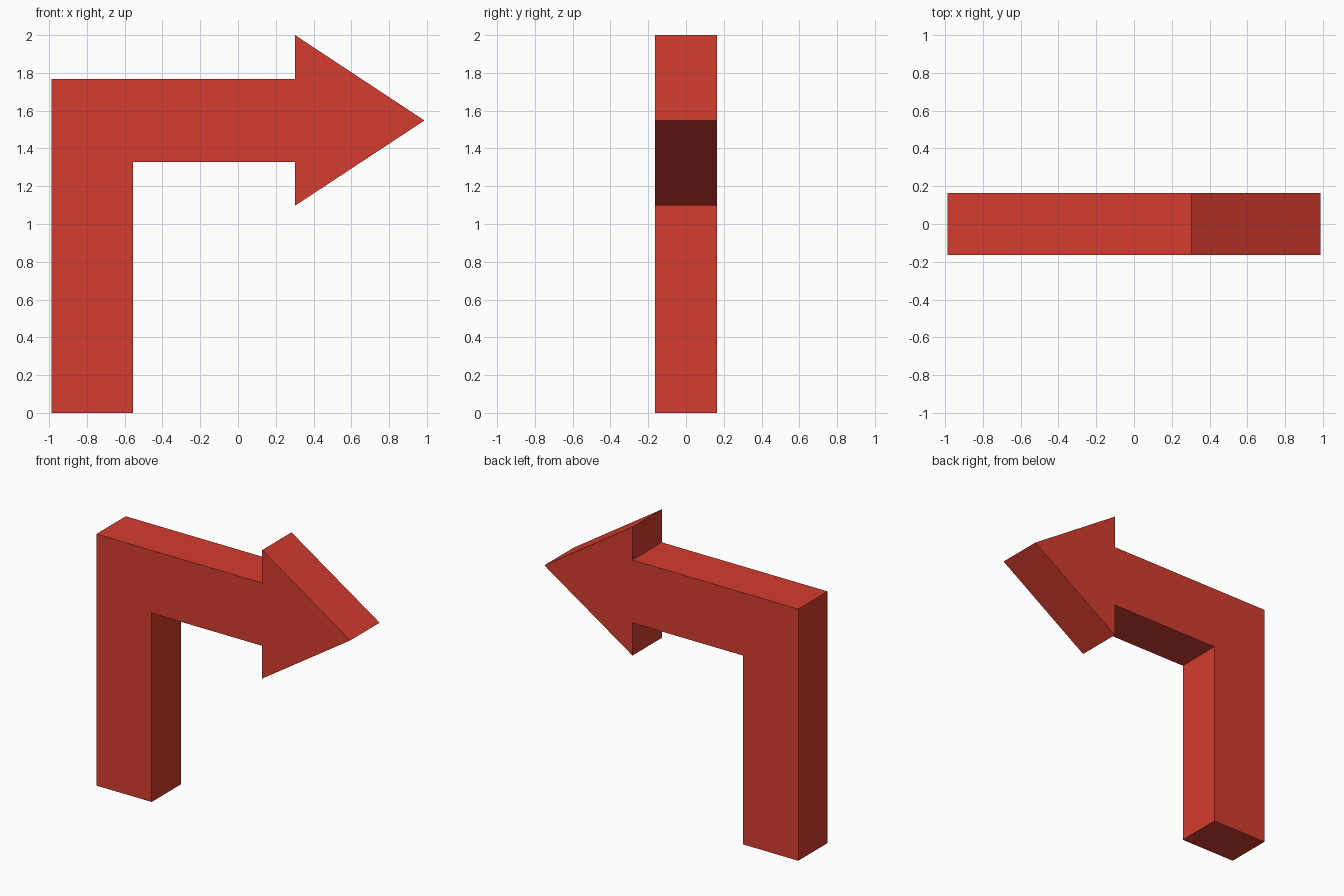
import bpy, bmesh

if "Cube" in bpy.data.objects:
    bpy.data.objects.remove(bpy.data.objects["Cube"])

HALF_DEPTH = 0.163

# Flat red paint
red = bpy.data.materials.new("red")
red.diffuse_color = (0.66, 0.046, 0.028, 1)
red.use_nodes = True
red.node_tree.nodes["Principled BSDF"].inputs["Base Color"].default_value = red.diffuse_color

# Bent arrow outline in the front plane (x, z), counterclockwise from the front
outline = [(-0.987, 0), (-0.557, 0), (-0.557, 1.327), (0.302, 1.327), (0.302, 1.097),
           (0.987, 1.548), (0.302, 2.0), (0.302, 1.768), (-0.987, 1.768)]

# Extrude the outline through the depth
bm = bmesh.new()
front = bm.faces.new([bm.verts.new((x, -HALF_DEPTH, z)) for x, z in outline])
ext = bmesh.ops.extrude_face_region(bm, geom=[front], use_keep_orig=True)
back = [v for v in ext["geom"] if isinstance(v, bmesh.types.BMVert)]
bmesh.ops.translate(bm, verts=back, vec=(0, 2 * HALF_DEPTH, 0))
bmesh.ops.recalc_face_normals(bm, faces=bm.faces)

mesh = bpy.data.meshes.new("turn_arrow")
bm.to_mesh(mesh)
bm.free()
mesh.materials.append(red)
arrow = bpy.data.objects.new("turn_arrow", mesh)
bpy.context.collection.objects.link(arrow)
